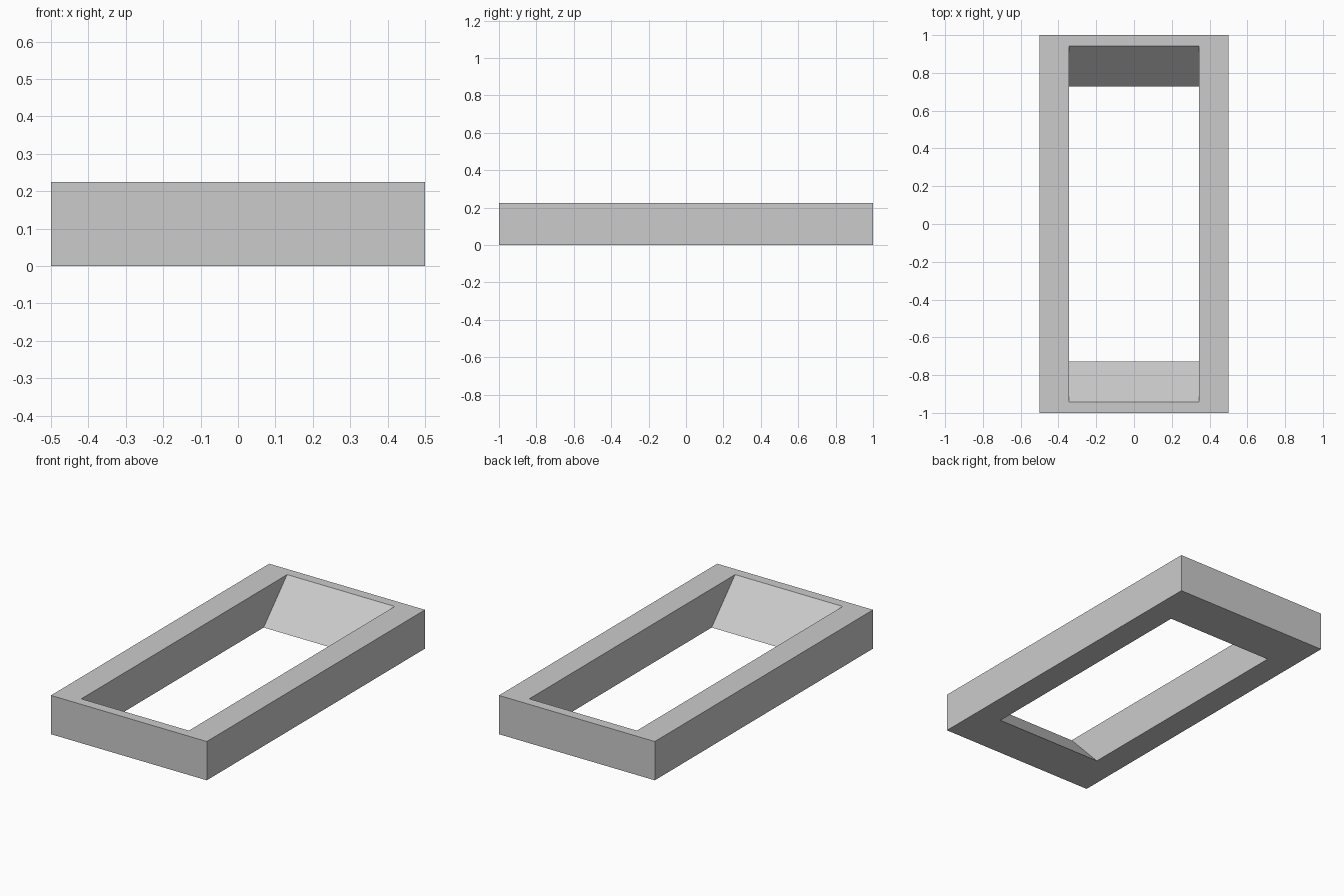
import bpy
import bmesh

cube = bpy.data.objects.get("Cube")
if cube:
    bpy.data.objects.remove(cube, do_unlink=True)

HEIGHT = 0.225

grey = bpy.data.materials.new("light_grey")
grey.use_nodes = True
colour = (0.6, 0.6, 0.6, 1)
grey.diffuse_color = colour
grey.node_tree.nodes["Principled BSDF"].inputs["Base Color"].default_value = colour


def ring(bm, half_x, half_y, z):
    """Rectangle of four vertices centred on the origin."""
    return [bm.verts.new((sx * half_x, sy * half_y, z))
            for sx, sy in ((-1, -1), (1, -1), (1, 1), (-1, 1))]


# Rectangular frame: straight outer walls, opening with sloped end walls
bm = bmesh.new()
loops = [
    ring(bm, 0.5, 1.0, 0),
    ring(bm, 0.5, 1.0, HEIGHT),
    ring(bm, 0.345, 0.943, HEIGHT),
    ring(bm, 0.345, 0.728, 0),
]
for k, lower in enumerate(loops):
    upper = loops[(k + 1) % len(loops)]
    for i in range(4):
        j = (i + 1) % 4
        bm.faces.new((lower[i], lower[j], upper[j], upper[i]))
bmesh.ops.recalc_face_normals(bm, faces=bm.faces)

mesh = bpy.data.meshes.new("frame")
bm.to_mesh(mesh)
bm.free()
mesh.materials.append(grey)
bpy.context.collection.objects.link(bpy.data.objects.new("frame", mesh))
